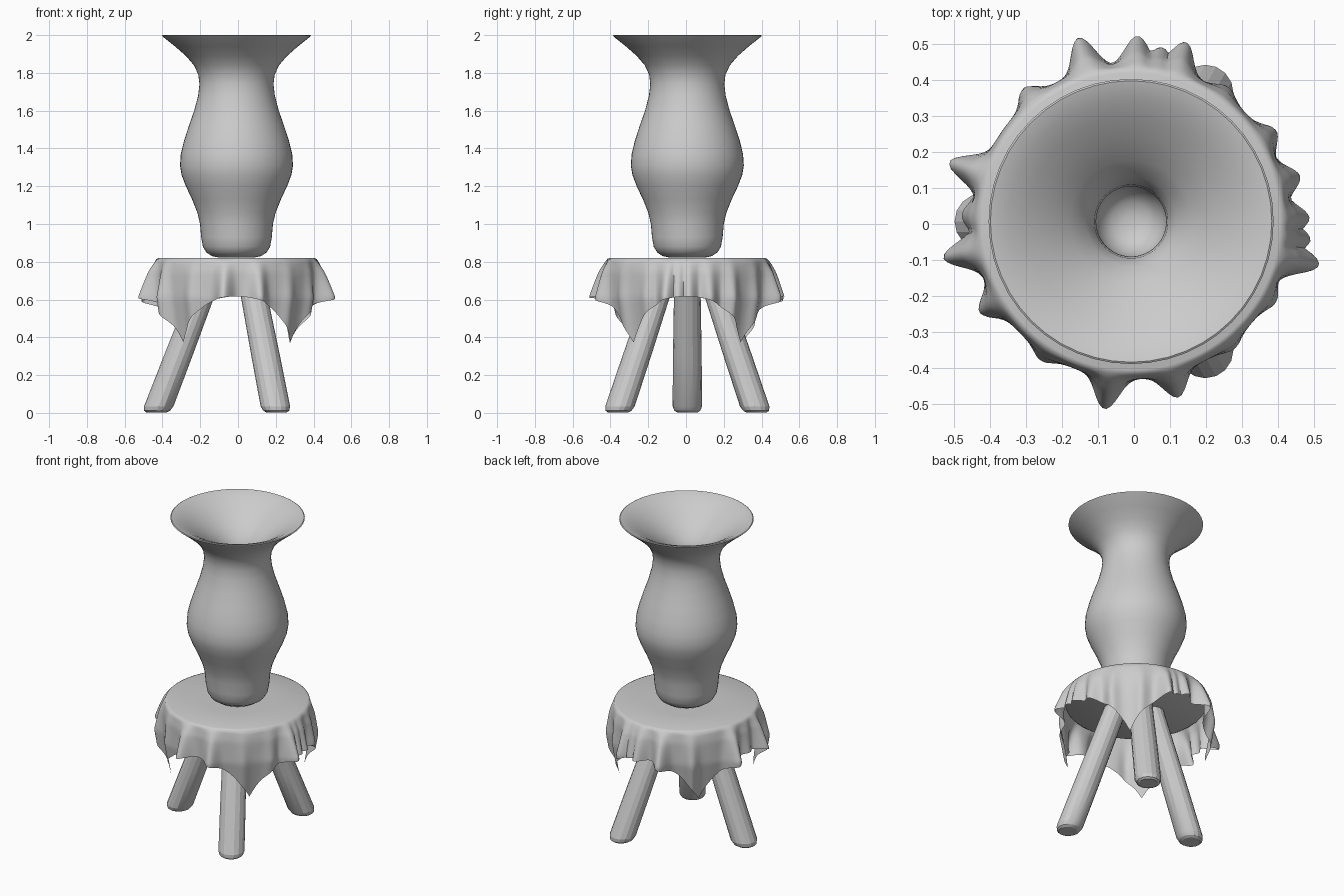
import bpy, bmesh, math
from math import pi, sin, cos, radians

if "Cube" in bpy.data.objects:
    bpy.data.objects.remove(bpy.data.objects["Cube"])

CX, CY = -0.008, 0.007      # shared axis of seat and vase


def loft(name, rings, cap_start=False, cap_end=False, angle=40):
    """Skin a list of closed rings of points into one object."""
    bm = bmesh.new()
    loops = [[bm.verts.new(p) for p in ring] for ring in rings]
    n = len(loops[0])
    for a, b in zip(loops, loops[1:]):
        for i in range(n):
            j = (i + 1) % n
            bm.faces.new((a[i], a[j], b[j], b[i]))
    if cap_start:
        bm.faces.new(loops[0][::-1])
    if cap_end:
        bm.faces.new(loops[-1])
    bmesh.ops.recalc_face_normals(bm, faces=bm.faces)
    me = bpy.data.meshes.new(name)
    bm.to_mesh(me)
    bm.free()
    ob = bpy.data.objects.new(name, me)
    bpy.context.collection.objects.link(ob)
    bpy.ops.object.select_all(action='DESELECT')
    ob.select_set(True)
    bpy.context.view_layer.objects.active = ob
    bpy.ops.object.shade_smooth_by_angle(angle=radians(angle))
    return ob


def ring(x, y, z, r, n):
    return [(x + r * cos(2 * pi * i / n), y + r * sin(2 * pi * i / n), z)
            for i in range(n)]


def lathe(name, profile, n, **caps):
    return loft(name, [ring(CX, CY, z, r, n) for r, z in profile], **caps)


# vase: thick-walled, outer profile going up and narrower cavity going down
OUTER = [(0.097, 0.823), (0.13, 0.83), (0.16, 0.85), (0.178, 0.88),
         (0.187, 0.93), (0.193, 1.0), (0.207, 1.06), (0.235, 1.13),
         (0.268, 1.20), (0.291, 1.26), (0.299, 1.31), (0.295, 1.37),
         (0.278, 1.44), (0.252, 1.52), (0.224, 1.60), (0.203, 1.68),
         (0.196, 1.74), (0.202, 1.79), (0.225, 1.84), (0.268, 1.89),
         (0.325, 1.94), (0.388, 1.99), (0.395, 1.997)]
INNER = [(0.39, 2.0), (0.375, 1.996), (0.34, 1.982), (0.29, 1.953),
         (0.23, 1.91), (0.17, 1.86), (0.125, 1.81), (0.102, 1.76),
         (0.097, 1.71), (0.108, 1.65), (0.135, 1.57), (0.168, 1.47),
         (0.192, 1.38), (0.199, 1.31), (0.185, 1.24), (0.15, 1.16),
         (0.115, 1.08), (0.098, 1.01), (0.085, 0.96), (0.055, 0.93),
         (0.02, 0.92)]
lathe("vase", OUTER + INNER, 48, cap_start=True, cap_end=True)

# thin stool seat hidden under the cloth
lathe("seat", [(0.40, 0.775), (0.415, 0.785), (0.415, 0.80), (0.40, 0.812)],
      48, cap_start=True, cap_end=True)

# three splayed legs with rounded feet
for k, a in enumerate((pi, pi / 3, -pi / 3)):
    rings = []
    for z, r in ((0.003, 0.055), (0.012, 0.069), (0.035, 0.078),
                 (0.3, 0.076), (0.79, 0.068)):
        d = 0.425 - 0.385 * z
        rings.append(ring(CX + d * cos(a), CY + d * sin(a), z, r, 16))
    loft(f"leg_{k + 1}", rings, True, True, angle=20)

# square cloth draped over the seat; folds are (angle, reach of the hem)
FOLDS = [(-13, .535), (-6, .5), (1, .495), (15, .485), (32, .475), (54, .46),
         (73, .52), (80, .49), (88, .515), (106, .53), (129, .475), (162, .53),
         (178, .47), (191, .53), (211, .49), (237, .46), (262, .525),
         (285, .505), (309, .455), (331, .46)]
HALF, R, BASE = 0.63, 0.422, 0.437


def hem_reach(deg):
    best = 0.0
    for a, reach in FOLDS:
        d = (deg - a + 180) % 360 - 180
        best = max(best, (reach - BASE) * math.exp(-(d / 5.2) ** 2))
    return best


N, ROWS = 288, 16
rings = [ring(CX, CY, 0.82, r, N) for r in (0.2, 0.412)]
rings.append(ring(CX, CY, 0.815, 0.424, N))
for row in range(1, ROWS + 1):
    pts = []
    for i in range(N):
        t = 2 * pi * i / N
        length = HALF / max(abs(cos(t)), abs(sin(t))) - R
        u = length * row / ROWS
        k = min(u / 0.21, 1.0)
        r = 0.426 + (BASE - 0.426) * min(k * 3, 1) + hem_reach(math.degrees(t)) * k ** 0.8
        r -= 0.16 * max(u - 0.22, 0)          # corners tuck back in
        pts.append((CX + r * cos(t), CY + r * sin(t), 0.813 - 0.94 * u))
    rings.append(pts)
loft("tablecloth", rings, cap_start=True, angle=60)
